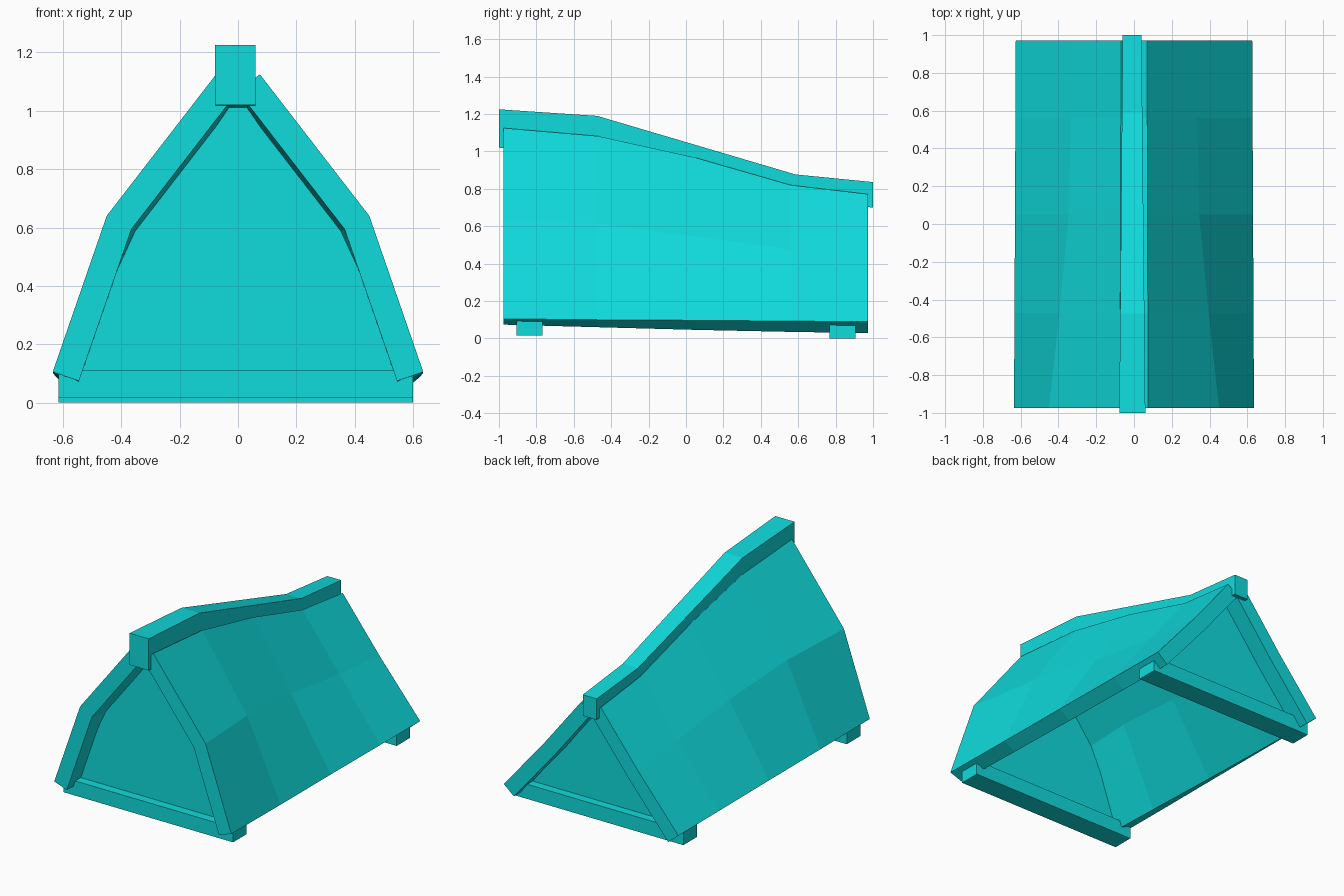
import bpy
import bmesh
from mathutils import Vector

if "Cube" in bpy.data.objects:
    bpy.data.objects.remove(bpy.data.objects["Cube"], do_unlink=True)

teal = bpy.data.materials.new("teal")
teal.use_nodes = True
teal.diffuse_color = (0.005, 0.71, 0.72, 1)
teal.node_tree.nodes["Principled BSDF"].inputs["Base Color"].default_value = teal.diffuse_color

THICK = 0.095


def loft(name, sections):
    """Skin matching closed sections along y and cap both ends."""
    bm = bmesh.new()
    rings = [[bm.verts.new(p) for p in s] for s in sections]
    n = len(rings[0])
    for a, b in zip(rings, rings[1:]):
        for i in range(n):
            j = (i + 1) % n
            bm.faces.new((a[i], a[j], b[j], b[i]))
    bm.faces.new(rings[0])
    bm.faces.new(rings[-1])
    bmesh.ops.recalc_face_normals(bm, faces=bm.faces)
    mesh = bpy.data.meshes.new(name)
    bm.to_mesh(mesh)
    bm.free()
    mesh.materials.append(teal)
    obj = bpy.data.objects.new(name, mesh)
    bpy.context.collection.objects.link(obj)
    return obj


def inset(outer, dist):
    """Offset an eave-knee-top profile towards the inside."""
    pts = [Vector(p) for p in outer]
    dirs = [(b - a).normalized() for a, b in zip(pts, pts[1:])]
    normals = [Vector((-d.y, d.x)) for d in dirs]
    mid = (normals[0] + normals[1]).normalized()
    mid /= mid.dot(normals[0])
    return [p + n * dist for p, n in zip(pts, (normals[0], mid, normals[1]))]


# Roof stations: y, then eave, knee and top points on the outer face
stations = [
    (-0.975, (0.635, 0.105), (0.45, 0.64), (0.075, 1.125)),
    (-0.47, (0.633, 0.1), (0.395, 0.615), (0.073, 1.082)),
    (0.05, (0.63, 0.097), (0.345, 0.545), (0.072, 0.967)),
    (0.56, (0.628, 0.093), (0.335, 0.475), (0.07, 0.82)),
    (0.972, (0.626, 0.09), (0.335, 0.435), (0.07, 0.772)),
]

# Two roof slopes
for side, sign in (("left", 1), ("right", -1)):
    sections = []
    for y, *outer in stations:
        ring = list(outer) + inset(outer, THICK)[::-1]
        sections.append([(sign * x, y, z) for x, z in ring])
    loft(side + "_roof_slope", sections)

# Ridge beam: y, left edge, right edge, bottom, top
ridge = [
    (-1.0, -0.078, 0.06, 1.02, 1.225),
    (-0.475, -0.073, 0.055, 0.99, 1.19),
    (0.585, -0.064, 0.044, 0.74, 0.877),
    (1.0, -0.06, 0.04, 0.7, 0.836),
]
loft("ridge_beam", [[(a, y, lo), (b, y, lo), (b, y, hi), (a, y, hi)]
                    for y, a, b, lo, hi in ridge])

# Tie beams across both ends
for name, y0, y1, z0, z1 in (("front_tie_beam", -0.907, -0.768, 0.015, 0.11),
                             ("back_tie_beam", 0.768, 0.905, 0.0, 0.095)):
    loft(name, [[(-0.615, y, z0), (0.6, y, z0), (0.6, y, z1), (-0.615, y, z1)]
                for y in (y0, y1)])


# Gable walls, tucked halfway into the slopes
def profile_at(y):
    for a, b in zip(stations, stations[1:]):
        if y <= b[0]:
            t = (y - a[0]) / (b[0] - a[0])
            return [Vector(p).lerp(Vector(q), t) for p, q in zip(a[1:], b[1:])]


for name, y in (("front_gable_wall", -0.835), ("back_gable_wall", 0.835)):
    half = inset(profile_at(y), THICK * 0.6)
    half[0].y = 0.06
    ring = [(p.x, p.y) for p in half] + [(-p.x, p.y) for p in reversed(half)]
    loft(name, [[(x, yy, z) for x, z in ring] for yy in (y - 0.015, y + 0.015)])
